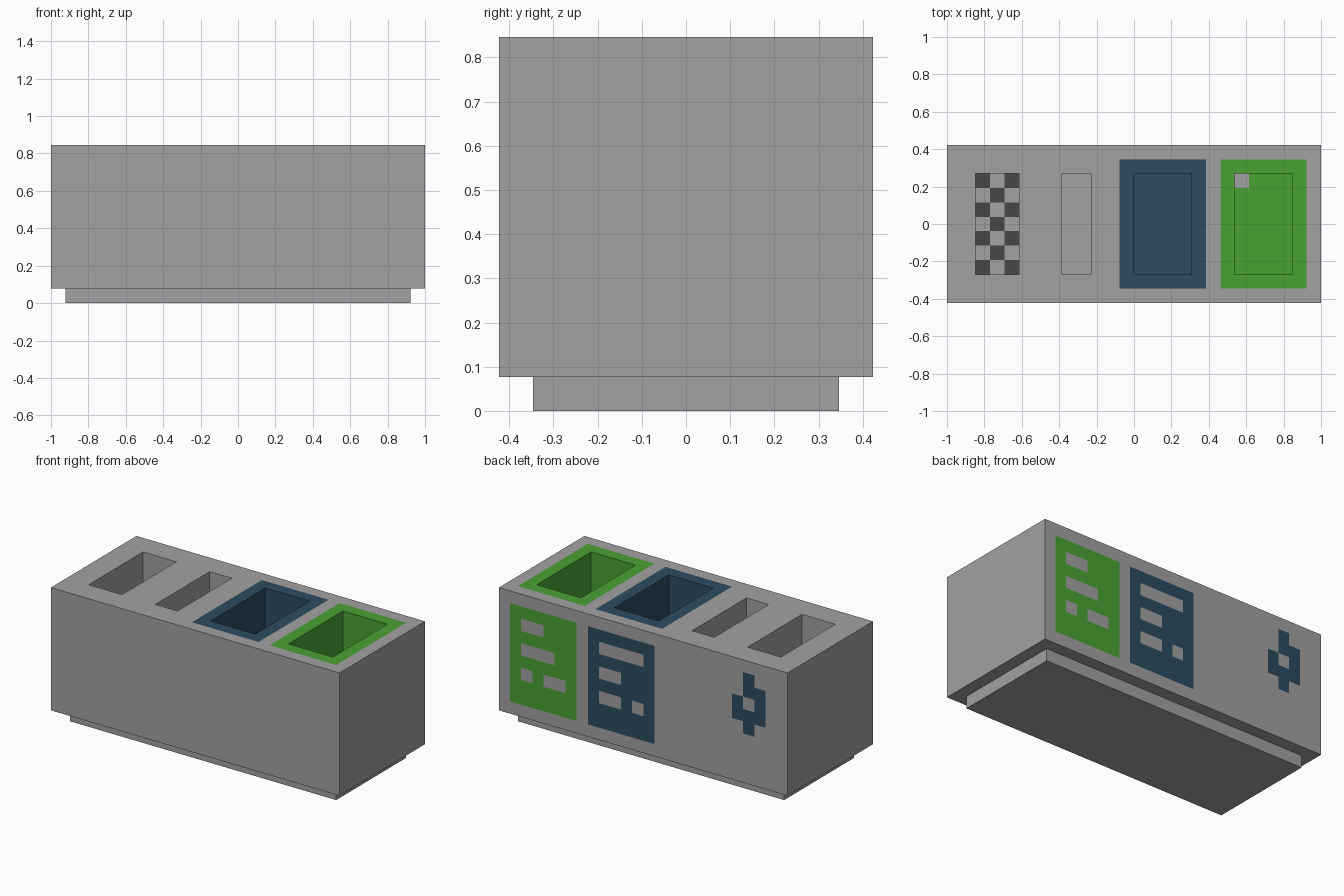
import bpy, bmesh
from math import floor
from mathutils import Matrix, Vector

if "Cube" in bpy.data.objects:
    bpy.data.objects.remove(bpy.data.objects["Cube"], do_unlink=True)

UNIT = 1 / 13          # the design sits on a square grid, 26 cells long
DEPTH = 8              # depth of the wells in cells
GREY, GREEN, BLUE, DARK = range(4)


def material(name, rgb):
    m = bpy.data.materials.new(name)
    m.use_nodes = True
    m.diffuse_color = (*rgb, 1)
    m.node_tree.nodes["Principled BSDF"].inputs["Base Color"].default_value = (*rgb, 1)
    return m


MATERIALS = [material("stone grey", (0.36, 0.36, 0.36)),
             material("leaf green", (0.068, 0.365, 0.034)),
             material("navy blue", (0.026, 0.071, 0.115)),
             material("charcoal", (0.064, 0.064, 0.064))]

# Wells: x start, x end, colour
WELLS = [(-11, -8, GREY), (-5, -3, GREY), (0, 4, BLUE), (7, 11, GREEN)]

# Painted back panels: first column, colour, rows from the top
PANELS = [
    (1, GREEN, ["######", "#..###", "######", "#...##",
                "######", "#.#..#", "######", "######"]),
    (8, BLUE, ["######", "#....#", "######", "#..###",
               "######", "#..#.#", "######", "######"]),
    (21, BLUE, [".#.", ".##", "#.#", "###", ".#."]),
]


def box(size, bottom):
    bm = bmesh.new()
    bmesh.ops.create_cube(bm, size=1)
    bmesh.ops.scale(bm, vec=size, verts=bm.verts)
    bmesh.ops.translate(bm, vec=(0, 0, bottom + size[2] / 2), verts=bm.verts)
    return bm


def finish(bm, name):
    bmesh.ops.recalc_face_normals(bm, faces=bm.faces)
    bmesh.ops.transform(bm, matrix=Matrix.Scale(UNIT, 4), verts=bm.verts)
    mesh = bpy.data.meshes.new(name)
    for m in MATERIALS:
        mesh.materials.append(m)
    bm.to_mesh(mesh)
    bm.free()
    obj = bpy.data.objects.new(name, mesh)
    bpy.context.collection.objects.link(obj)


def slice_cells(bm, axis, cuts):
    normal = Vector((0, 0, 0))
    normal[axis] = 1
    for c in cuts:
        geom = bm.verts[:] + bm.edges[:] + bm.faces[:]
        bmesh.ops.bisect_plane(bm, geom=geom, plane_co=normal * c, plane_no=normal)


def is_top(p):
    return p.z > 10.99


def in_well(p):
    return any(a < p.x < b for a, b, _ in WELLS) and abs(p.y) < 3.5


def back_colour(p):
    col, row = 12 - floor(p.x), 10 - floor(p.z)
    for first, colour, rows in PANELS:
        r, c = row - 1, col - first
        if 0 <= r < len(rows) and 0 <= c < len(rows[0]) and rows[r][c] == "#":
            return colour
    return GREY


def cell_colour(p):
    if p.y > 5.49:
        return back_colour(p)
    if is_top(p):      # coloured rims, one cell wide
        for a, b, colour in WELLS:
            if a - 1 < p.x < b + 1 and abs(p.y) < 4.5:
                return colour
        return GREY
    for a, b, colour in WELLS:
        if a - 0.01 < p.x < b + 0.01 and abs(p.y) < 3.51 and p.z > 1.1:
            on_floor = p.z < 11 - DEPTH + 0.01
            if on_floor and a == -11:       # chequered floor
                return DARK if (floor(p.x) + round(p.y)) % 2 == 0 else GREY
            if on_floor and colour == GREEN and p.x < a + 1 and p.y > 2.5:
                return GREY                 # odd cell in the corner
            return colour
    return GREY


# Main body with sunken wells
body = box((26, 11, 10), 1)
slice_cells(body, 0, range(-12, 13))
slice_cells(body, 1, [i + 0.5 for i in range(-5, 5)])
slice_cells(body, 2, range(2, 11))
mouths = [f for f in body.faces if is_top(f.calc_center_median())
          and in_well(f.calc_center_median())]
result = bmesh.ops.extrude_face_region(body, geom=mouths)
moved = [v for v in result["geom"] if isinstance(v, bmesh.types.BMVert)]
bmesh.ops.translate(body, vec=(0, 0, -DEPTH), verts=moved)
left_over = [f for f in mouths if f.is_valid]
if left_over:
    bmesh.ops.delete(body, geom=left_over, context="FACES")
for f in body.faces:
    f.material_index = cell_colour(f.calc_center_median())
finish(body, "body")

# Recessed plinth
finish(box((24, 9, 1), 0), "plinth")
